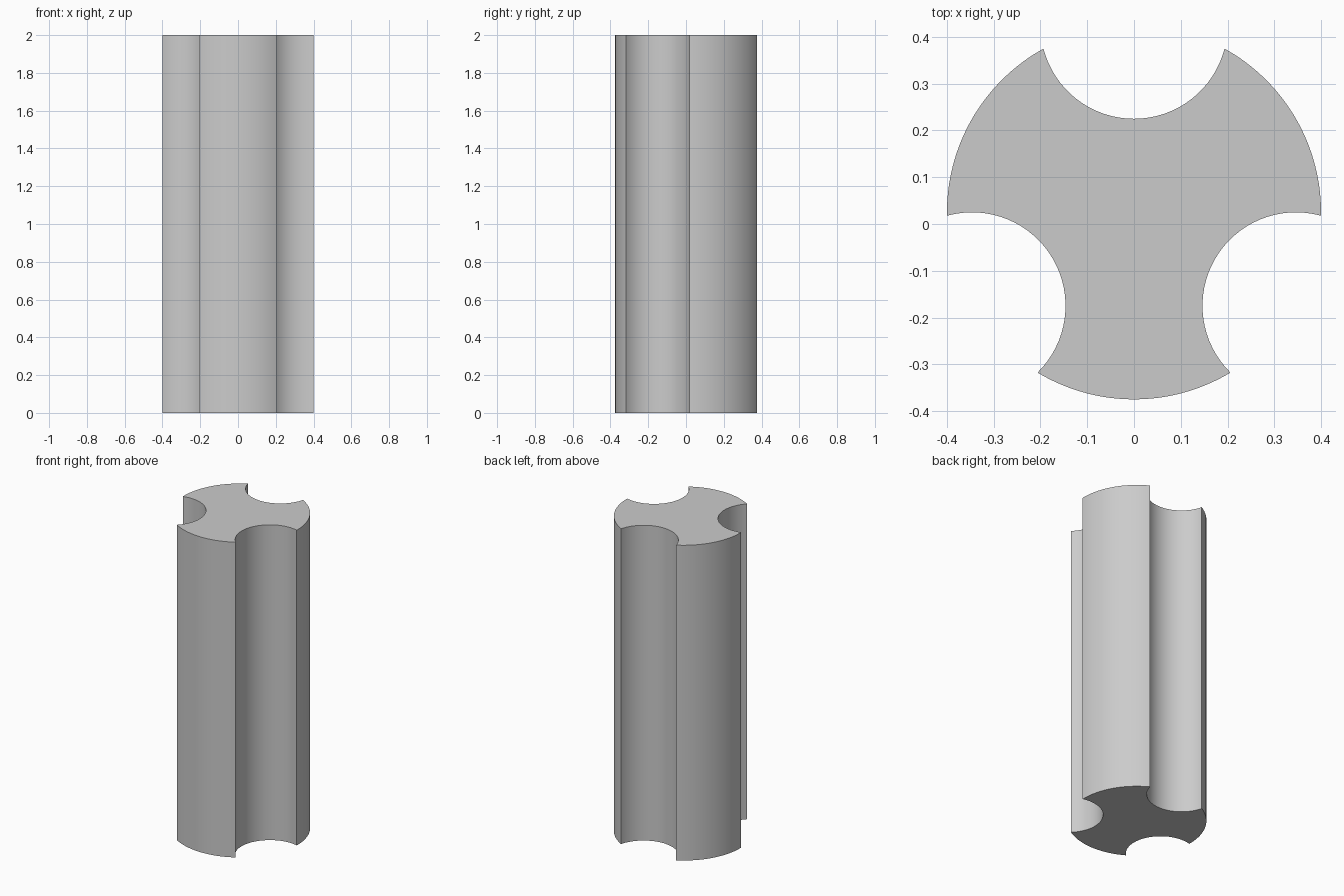
import bpy
import bmesh
from math import asin, cos, sin, pi, radians

cube = bpy.data.objects.get("Cube")
if cube:
    bpy.data.objects.remove(cube, do_unlink=True)

RADIUS, GROOVE, HEIGHT = 0.4, 0.2, 2.0
CENTRE_Y = 0.025
STEPS = 32


def arc(cx, cy, r, start, end):
    """Points along an arc, leaving out the last one."""
    angles = (start + (end - start) * i / STEPS for i in range(STEPS))
    return [(cx + r * cos(a), cy + r * sin(a)) for a in angles]


# Grey material
grey = bpy.data.materials.new("grey")
grey.use_nodes = True
colour = (0.6, 0.6, 0.6, 1)
grey.diffuse_color = colour
grey.node_tree.nodes["Principled BSDF"].inputs["Base Color"].default_value = colour

# Cross-section: three round grooves centred on the rim, joined by rim arcs
half = 2 * asin(GROOVE / (2 * RADIUS))
turn = 2 * pi / 3
profile = []
for k in range(3):
    a = radians(90) + k * turn
    sweep = pi / 2 - half / 2
    profile += arc(RADIUS * cos(a), CENTRE_Y + RADIUS * sin(a), GROOVE,
                   a + pi + sweep, a + pi - sweep)
    profile += arc(0, CENTRE_Y, RADIUS, a + half, a + turn - half)

# Extrude the cross-section to a bar
bm = bmesh.new()
base = bm.faces.new([bm.verts.new((x, y, 0)) for x, y in profile])
top = bmesh.ops.extrude_face_region(bm, geom=[base], use_keep_orig=True)["geom"]
bmesh.ops.translate(bm, vec=(0, 0, HEIGHT),
                    verts=[v for v in top if isinstance(v, bmesh.types.BMVert)])
bmesh.ops.recalc_face_normals(bm, faces=bm.faces)

mesh = bpy.data.meshes.new("grooved_bar")
bm.to_mesh(mesh)
bm.free()
mesh.materials.append(grey)
bar = bpy.data.objects.new("grooved_bar", mesh)
bpy.context.collection.objects.link(bar)

# Smooth curves with sharp ridges and ends
bpy.ops.object.select_all(action="DESELECT")
bar.select_set(True)
bpy.context.view_layer.objects.active = bar
bpy.ops.object.shade_smooth_by_angle(angle=radians(30))
